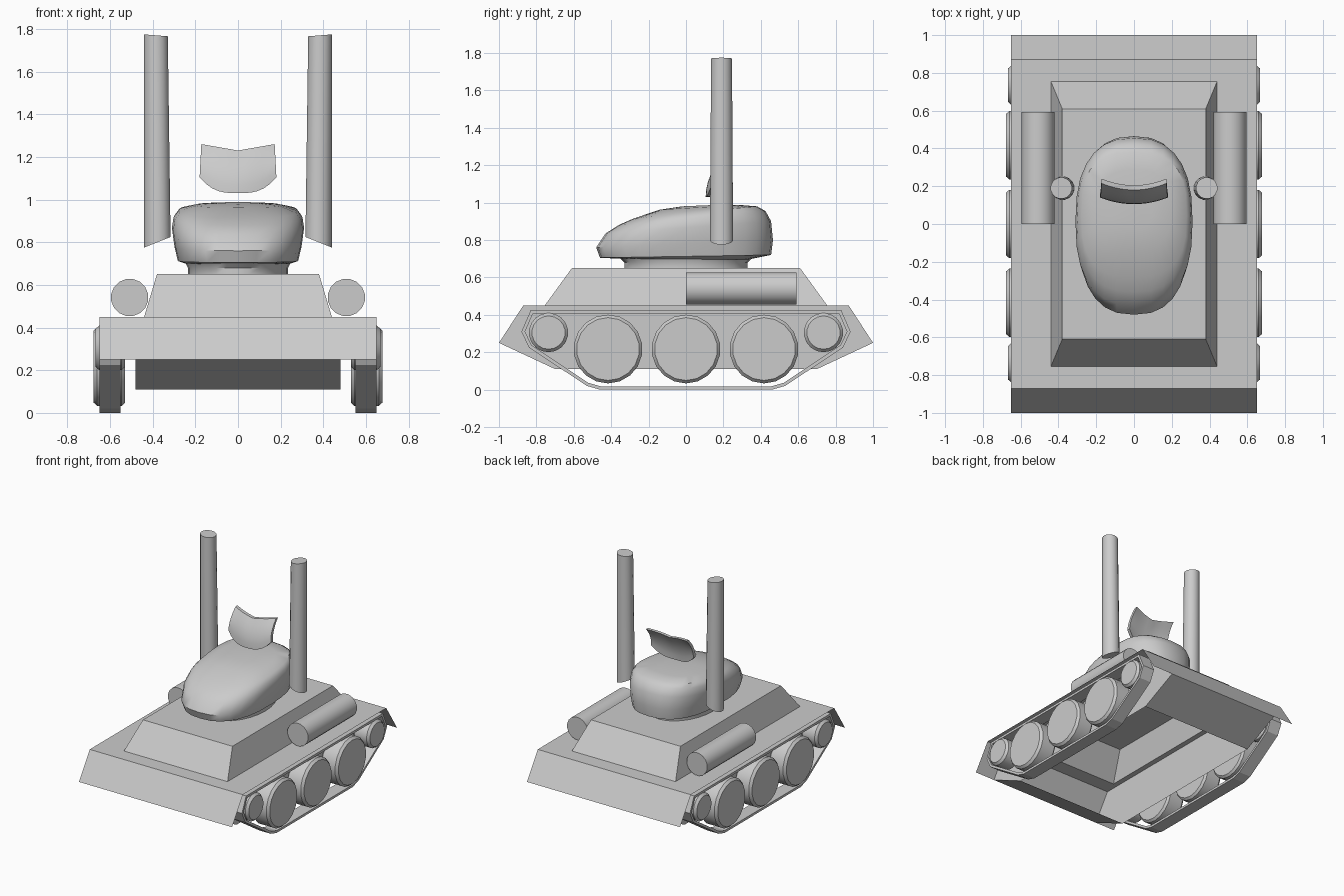
import bpy, bmesh, math
from mathutils import Vector

if "Cube" in bpy.data.objects:
    bpy.data.objects.remove(bpy.data.objects["Cube"])


def make(name, verts, faces, smooth=None, fix=True):
    me = bpy.data.meshes.new(name)
    me.from_pydata([tuple(v) for v in verts], [], faces)
    bm = bmesh.new()
    bm.from_mesh(me)
    if fix:
        bmesh.ops.recalc_face_normals(bm, faces=bm.faces)
    bm.to_mesh(me)
    bm.free()
    ob = bpy.data.objects.new(name, me)
    bpy.context.collection.objects.link(ob)
    if smooth:
        bpy.ops.object.select_all(action='DESELECT')
        ob.select_set(True)
        bpy.context.view_layer.objects.active = ob
        bpy.ops.object.shade_smooth_by_angle(angle=math.radians(smooth))
    return ob


def loft(name, rings, cap_start=True, cap_end=True, closed=False, smooth=None):
    """Bridge equal-length closed rings of points."""
    n, m = len(rings[0]), len(rings)
    verts = [p for r in rings for p in r]
    faces = []
    for i in range(m if closed else m - 1):
        a, b = i * n, ((i + 1) % m) * n
        faces += [(a + j, a + (j + 1) % n, b + (j + 1) % n, b + j) for j in range(n)]
    if cap_start and not closed:
        faces.append(tuple(range(n))[::-1])
    if cap_end and not closed:
        faces.append(tuple(range((m - 1) * n, m * n)))
    return make(name, verts, faces, smooth)


def rect(x, y, z):
    return [(-x, -y, z), (x, -y, z), (x, y, z), (-x, y, z)]


def circle(r, n):
    return [(r * math.cos(2 * math.pi * (k + .5) / n),
             r * math.sin(2 * math.pi * (k + .5) / n)) for k in range(n)]


# upper hull: deck plate rising into the sloped superstructure, open below
loft("upper_hull", [rect(.65, .87, .45), rect(.44, .755, .45), rect(.38, .61, .65)],
     cap_start=False)

# sloped end plates and the lower hull tub
for s, end in ((-1, "front"), (1, "rear")):
    make(end + "_plate", [(-.65, s * .87, .45), (.65, s * .87, .45),
                          (.65, s, .25), (-.65, s, .25)],
         [(0, 1, 2, 3) if s > 0 else (3, 2, 1, 0)][:1], fix=False).data.flip_normals()
    make(end + "_belly_plate", [(-.48, s, .25), (.48, s, .25),
                                (.48, s * .7, .11), (-.48, s * .7, .11)],
         [(0, 1, 2, 3) if s > 0 else (3, 2, 1, 0)], fix=False).data.flip_normals()
side = [(-1, .25), (-.87, .45), (.87, .45), (1, .25), (.7, .11), (-.7, .11)]
for s, nm in ((-1, "left"), (1, "right")):
    f = tuple(range(6))
    make(nm + "_hull_side", [(s * .48, y, z) for y, z in side],
         [f[::-1] if s > 0 else f], fix=False)

# track band profile, front half mirrored to the rear
half = [(-.46, 0), (-.53, .02), (-.84, .225), (-.88, .31), (-.83, .425)]
path = [Vector(p) for p in half] + [Vector((-y, z)) for y, z in reversed(half)]


def inset(i, d):
    a, b, c = path[i - 1], path[i], path[(i + 1) % len(path)]
    t1, t2 = (b - a).normalized(), (c - b).normalized()
    n1, n2 = Vector((t1.y, -t1.x)), Vector((t2.y, -t2.x))
    return b + (n1 + n2) * d / (1 + n1.dot(n2))


for s, nm in ((-1, "left"), (1, "right")):
    rings = []
    for i, o in enumerate(path):
        q = inset(i, .018)
        rings.append([(s * .55, o.x, o.y), (s * .65, o.x, o.y),
                      (s * .65, q.x, q.y), (s * .55, q.x, q.y)])
    loft(nm + "_track", rings, closed=True)

    # wheels with bevelled rims
    for k, (y, z, r, xo) in enumerate([(-.735, .305, .105, .668), (-.417, .217, .184, .678),
                                       (0, .217, .184, .678), (.417, .217, .184, .678),
                                       (.735, .305, .105, .668)]):
        steps = [(.53, r - .015), (.545, r), (xo - .018, r), (xo, r - .016)]
        loft(f"{nm}_wheel_{k}", [[(s * x, y + a, z + b) for a, b in circle(rr, 18)]
                                 for x, rr in steps], smooth=40)

    # fuel drum on the fender
    loft(nm + "_fuel_drum", [[(s * .508 + a, y, .541 + b) for a, b in circle(.088, 16)]
                             for y in (0, .592)], smooth=35)

    # upright tube with slanted lower end
    low = [(s * (.378 + a), .19 + b, .80 - a * .4) for a, b in circle(.063, 16)]
    top = [(s * (.385 + a), .19 + b, 1.77 + a * .08) for a, b in circle(.057, 16)]
    loft(nm + "_upright_tube", [low, top], smooth=35)


# turret: stacked superellipse rings (half width, y front, y back, z front, z back, power)
def oval(w, y0, y1, z0, z1, p=2.5, n=28):
    out = []
    for k in range(n):
        t = 2 * math.pi * k / n
        c, s = math.cos(t), math.sin(t)
        x = w * math.copysign(abs(c) ** (2 / p), c)
        v = math.copysign(abs(s) ** (2 / p), s)
        u = (v + 1) / 2
        out.append((x, y0 + (y1 - y0) * u, z0 + (z1 - z0) * u))
    return out


loft("turret_ring", [oval(.235, -.33, .33, .65, .65, 2), oval(.235, -.33, .33, .68, .68, 2),
                     oval(.25, -.36, .36, .71, .71, 2)], smooth=40)
loft("turret", [oval(.24, -.36, .33, .70, .695), oval(.282, -.46, .455, .705, .72),
                oval(.298, -.48, .465, .76, .80), oval(.31, -.43, .455, .835, .90),
                oval(.302, -.36, .425, .88, .955), oval(.278, -.28, .38, .915, .98, 2.8),
                oval(.2, -.14, .29, .962, .987), oval(.1, -.02, .17, .98, .988)], smooth=42)

# curved crest floating over the turret, bulging forward and leaning back
cols, rows = 13, 6
front, back = [], []
for j in range(rows):
    v = j / (rows - 1)
    for i in range(cols):
        u = 2 * i / (cols - 1) - 1
        lo = 1.03 + .075 * abs(u) ** 3
        hi = 1.23 + .03 * abs(u)
        x = u * (.18 - .008 * v)
        z = lo + (hi - lo) * v
        y = .105 + .035 * u * u + .075 * v * v
        front.append((x, y, z))
        back.append((x, y + .025, z))
N = cols * rows
faces = []
for j in range(rows - 1):
    for i in range(cols - 1):
        a = j * cols + i
        q = (a, a + 1, a + cols + 1, a + cols)
        faces += [q, tuple(N + k for k in reversed(q))]
rim = (list(range(cols)) + [j * cols + cols - 1 for j in range(1, rows)]
       + [N - 1 - i for i in range(1, cols)] + [j * cols for j in range(rows - 2, 0, -1)])
for k, a in enumerate(rim):
    b = rim[(k + 1) % len(rim)]
    faces.append((b, a, N + a, N + b))
make("crest", front + back, faces, smooth=40)
